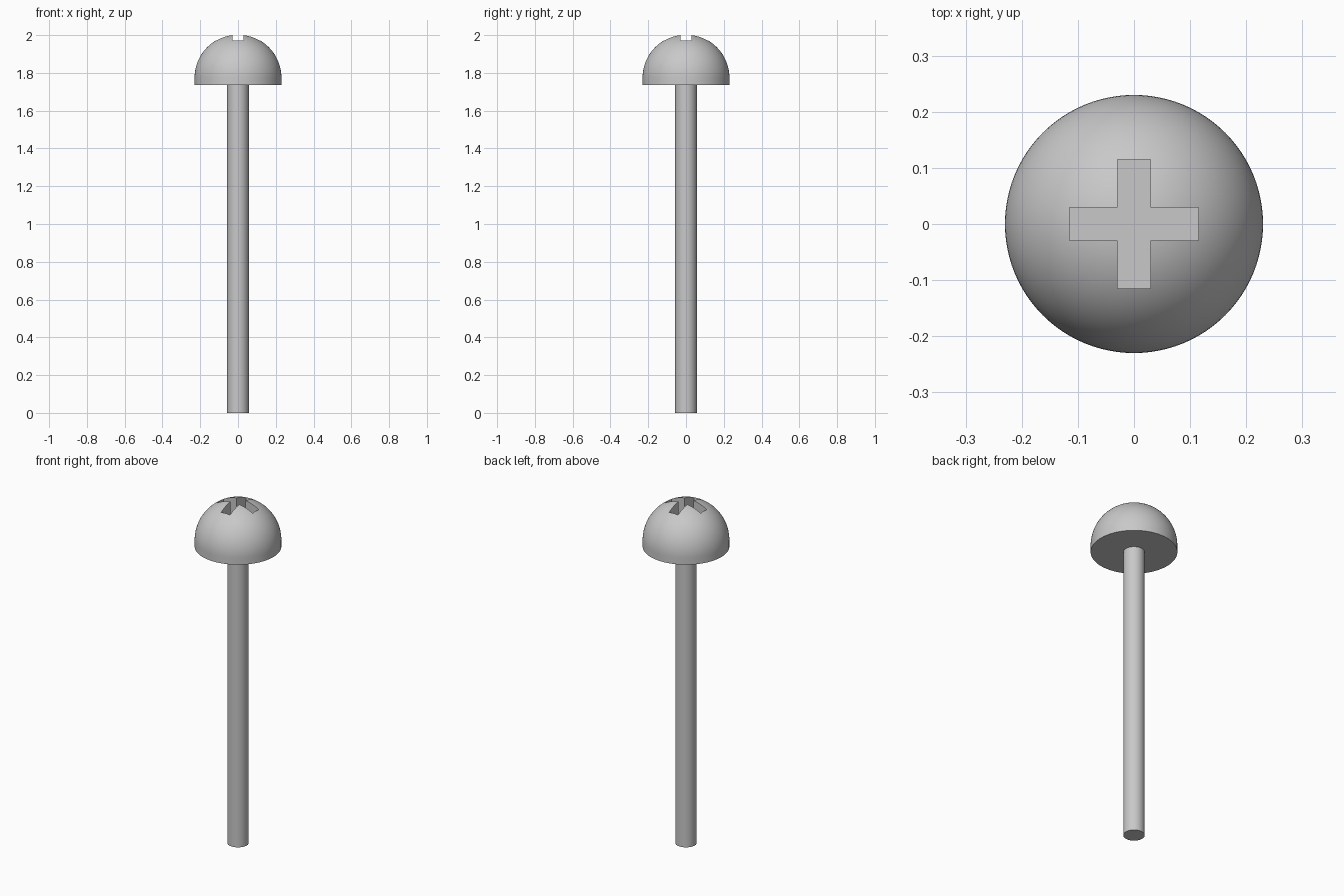
import bpy, bmesh, math
from mathutils import Vector

default = bpy.data.objects.get("Cube")
if default:
    bpy.data.objects.remove(default)

HEAD_R = 0.23
SHAFT_R = 0.057
HEAD_BASE = 1.735
DOME_BASE = 1.7735
SLOT_FLOOR = 1.89
SLOT_HALF_WIDTH = 0.029
SLOT_REACH = 0.115
SEGMENTS = 96

steel = bpy.data.materials.new("grey steel")
steel.use_nodes = True
steel.diffuse_color = (0.58, 0.58, 0.58, 1)
steel.node_tree.nodes["Principled BSDF"].inputs["Base Color"].default_value = steel.diffuse_color


def make_object(name, bm):
    bmesh.ops.recalc_face_normals(bm, faces=bm.faces)
    mesh = bpy.data.meshes.new(name)
    bm.to_mesh(mesh)
    bm.free()
    mesh.materials.append(steel)
    obj = bpy.data.objects.new(name, mesh)
    bpy.context.collection.objects.link(obj)
    return obj


def lathe(name, profile):
    """Spin a list of (radius, height) points around the z axis."""
    bm = bmesh.new()
    verts = [bm.verts.new((r, 0, z)) for r, z in profile]
    edges = [bm.edges.new(pair) for pair in zip(verts, verts[1:])]
    bmesh.ops.spin(bm, geom=verts + edges, cent=(0, 0, 0), axis=(0, 0, 1),
                   angle=math.tau, steps=SEGMENTS)
    bmesh.ops.remove_doubles(bm, verts=bm.verts, dist=1e-5)
    return make_object(name, bm)


def activate(obj):
    bpy.ops.object.select_all(action="DESELECT")
    obj.select_set(True)
    bpy.context.view_layer.objects.active = obj


# Plain cylindrical shaft, closed at both ends
shaft = lathe("shaft", [(0, 0), (SHAFT_R, 0), (SHAFT_R, HEAD_BASE), (0, HEAD_BASE)])

# Domed head with a short straight rim
RINGS = 28
dome = [(HEAD_R * math.cos(a), DOME_BASE + HEAD_R * math.sin(a))
        for a in (math.pi / 2 * i / RINGS for i in range(RINGS))]
head = lathe("head", [(0, HEAD_BASE), (HEAD_R, HEAD_BASE)] + dome
             + [(0, DOME_BASE + HEAD_R)])

# Cross-shaped cutter for the driver recess
bm = bmesh.new()
w, r = SLOT_HALF_WIDTH, SLOT_REACH
outline = []
for quarter in range(4):
    c, s = [(1, 0), (0, 1), (-1, 0), (0, -1)][quarter]
    for x, y in [(r, -w), (r, w), (w, w)]:
        outline.append(bm.verts.new((c * x - s * y, s * x + c * y, SLOT_FLOOR)))
floor = bm.faces.new(outline)
raised = bmesh.ops.extrude_face_region(bm, geom=[floor])["geom"]
bmesh.ops.translate(bm, vec=Vector((0, 0, 0.3)),
                    verts=[g for g in raised if isinstance(g, bmesh.types.BMVert)])
cutter = make_object("recess_cutter", bm)
cutter.hide_render = True

# Cut the recess into the head
cut = head.modifiers.new("cross_recess", "BOOLEAN")
cut.operation = "DIFFERENCE"
cut.solver = "EXACT"
cut.object = cutter
activate(head)
bpy.ops.object.modifier_apply(modifier=cut.name)
bpy.data.objects.remove(cutter)

# Smooth round surfaces, crisp edges
for obj in (shaft, head):
    activate(obj)
    bpy.ops.object.shade_smooth_by_angle(angle=math.radians(30))
